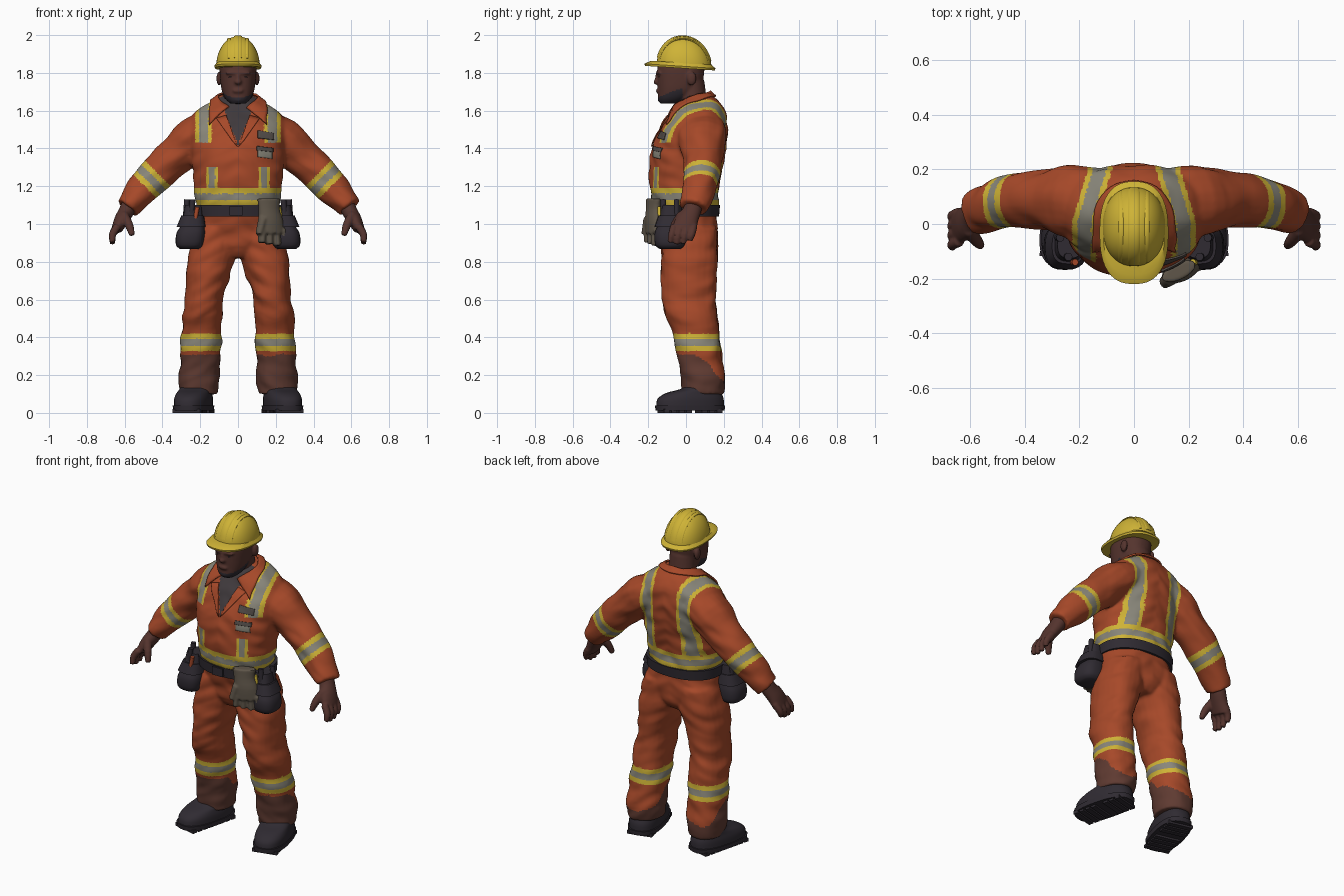
import bpy, bmesh, math
from mathutils import Vector, Matrix, noise
from mathutils.bvhtree import BVHTree

if "Cube" in bpy.data.objects:
    bpy.data.objects.remove(bpy.data.objects["Cube"])


def mat(name, r, g, b):
    m = bpy.data.materials.new(name)
    m.diffuse_color = (r, g, b, 1)
    m.use_nodes = True
    m.node_tree.nodes["Principled BSDF"].inputs["Base Color"].default_value = m.diffuse_color
    return m


ORANGE, YELLOW = mat("orange_cloth", .385, .066, .022), mat("yellow", .62, .45, .037)
SILVER, MUD = mat("reflective_grey", .25, .24, .195), mat("muddy_brown", .115, .043, .031)
SHIRT, TAG = mat("dark_shirt", .05, .041, .045), mat("dull_grey", .085, .072, .064)
SKIN, BLACK = mat("skin", .09, .034, .027), mat("black_leather", .029, .024, .032)
GLOVE = mat("glove_tan", .115, .093, .068)


def loft(bm, rows, n=24, sub=3, ref=(0, 1, 0), power=2, sx=1, flat=False):
    """Closed smooth tube through rows of (x, y, z, radius_a, radius_b)."""
    pts, ref, rings, last = [], Vector(ref), [], len(rows) - 1
    for i in range(last):
        quad = [rows[max(0, min(last, i + k))] for k in (-1, 0, 1, 2)]
        for t in (j / sub for j in range(sub)):
            pts.append([.5 * (2 * b + (c - a) * t + (2 * a - 5 * b + 4 * c - d) * t * t
                              + (3 * b - a - 3 * c + d) * t ** 3) for a, b, c, d in zip(*quad)])
    pts.append(rows[-1])
    for i, p in enumerate(pts):
        t = Vector((0, 0, 1)) if flat else (
            Vector(pts[min(i + 1, len(pts) - 1)][:3]) - Vector(pts[max(i - 1, 0)][:3])).normalized()
        b = (ref - t * ref.dot(t)).normalized()
        a = b.cross(t)
        ring = []
        for k in range(n):
            c, s = (math.copysign(abs(w) ** (2 / power), w)
                    for w in (math.cos(math.tau * k / n), math.sin(math.tau * k / n)))
            co = Vector(p[:3]) + a * c * p[3] + b * s * p[4]
            ring.append(bm.verts.new((co.x * sx, co.y, co.z)))
        rings.append(ring)
    for r, q in zip(rings, rings[1:]):
        for k in range(n):
            bm.faces.new((r[k], r[(k + 1) % n], q[(k + 1) % n], q[k]))
    bm.faces.new(rings[0][::-1])
    bm.faces.new(rings[-1])


def place(c, s):
    return Matrix.Translation(c) @ Matrix.Diagonal((*s, 1))


def ball(bm, c, r):
    bmesh.ops.create_uvsphere(bm, u_segments=20, v_segments=12, radius=1, matrix=place(c, r))


def sheet(bm, grid):
    for r, q in zip(grid, grid[1:]):
        for j in range(len(r) - 1):
            bm.faces.new((r[j], q[j], q[j + 1], r[j + 1]))


def finish(bm, name, mats, voxel=0, smooth=4, rule=None, wrinkle=0, thick=0):
    """Make the object; a voxel size fuses its shells, a rule picks each face's colour."""
    bmesh.ops.recalc_face_normals(bm, faces=bm.faces[:])
    ob = bpy.data.objects.new(name, bpy.data.meshes.new(name))
    bm.to_mesh(ob.data)
    bm.free()
    bpy.context.collection.objects.link(ob)
    if voxel:
        m = ob.modifiers.new("fuse", 'REMESH')
        m.mode, m.voxel_size = 'VOXEL', voxel
        m = ob.modifiers.new("soften", 'SMOOTH')
        m.factor, m.iterations = .5, smooth
        me = bpy.data.meshes.new_from_object(ob.evaluated_get(bpy.context.evaluated_depsgraph_get()))
        ob.modifiers.clear()
        ob.data = me
    me = ob.data
    if wrinkle:                       # cloth folds pushed along the normals
        work = bmesh.new()
        work.from_mesh(me)
        work.normal_update()
        for v in work.verts:
            c = v.co
            v.co = c + v.normal * wrinkle * noise.noise(Vector((c.x * 9, c.y * 9, c.z * 17 + abs(c.x) * 8)))
        work.to_mesh(me)
        work.free()
    me.materials.clear()
    for m in mats:
        me.materials.append(m)
    me.polygons.foreach_set("use_smooth", [True] * len(me.polygons))
    if rule:
        me.polygons.foreach_set("material_index", [rule(p.center.copy()) for p in me.polygons])
    else:
        me.set_sharp_from_angle(angle=math.radians(45))
    if thick:
        m = ob.modifiers.new("thickness", 'SOLIDIFY')
        m.thickness, m.offset = thick, 0
    return ob


def band(d, outer, inner):
    return 2 if abs(d) < inner else 1 if abs(d) < outer else 0


def suit_colour(c):
    x, y, z = abs(c.x), c.y, c.z
    if z > 1 and x > .33:                                   # sleeve band
        return band((x - .46 - z + 1.235) * .707, .048, .021)
    if z < .45:                                             # leg band and muddy hems
        dirty = z < min(.33, .3 - .8 * max(0, y - .04) + .06 * noise.noise(c * 9))
        return band(z - .375, .047, .019) or 3 * dirty
    if 1.09 < z < 1.19:                                     # waist band
        return band(z - 1.143, .045, .017)
    if z >= 1.19:
        if y < .02 and z > 1.42 and x < .4 * (z - 1.42):    # open neck
            return 4
        if y > .05 or z > 1.43:                             # braces over the shoulders
            return band(x - min(.182, .125 + max(0, .2 - y) * .3), .044, .025)
        if z < 1.3:                                         # short front stripes
            return band(x - .138, .03, .017)
    return 0


# coveralls: torso, sleeves and trouser legs fused together
bm = bmesh.new()
loft(bm, [(0, .02, .82, .08, .10), (0, .02, .88, .20, .14), (0, .02, .95, .226, .15),
          (0, 0, 1.07, .215, .163), (0, -.005, 1.13, .225, .177), (0, -.008, 1.2, .232, .183),
          (0, 0, 1.3, .242, .192), (0, .015, 1.4, .255, .197), (0, .04, 1.5, .265, .178),
          (0, .06, 1.57, .245, .154), (0, .068, 1.615, .195, .13), (0, .07, 1.65, .13, .105),
          (0, .065, 1.68, .09, .075)], n=48, flat=True, power=2.2)
for sx in (1, -1):
    loft(bm, [(.14, .075, 1.51, .10, .132), (.23, .085, 1.455, .112, .131), (.30, .09, 1.385, .105, .114),
              (.38, .09, 1.315, .10, .102), (.46, .08, 1.235, .095, .095), (.53, .06, 1.155, .082, .087),
              (.588, .04, 1.085, .064, .076)], sx=sx)
    loft(bm, [(.11, .02, .98, .115, .145), (.135, .02, .85, .128, .15), (.155, .015, .75, .118, .146),
              (.18, .015, .6, .099, .142), (.19, .03, .51, .106, .137), (.193, .05, .44, .103, .125),
              (.195, .058, .37, .11, .122), (.20, .075, .28, .104, .118), (.205, .09, .18, .109, .117),
              (.207, .09, .10, .10, .11)], sx=sx, flat=True, power=2.2)
suit = finish(bm, "coveralls", [ORANGE, YELLOW, SILVER, MUD, SHIRT], .0092, 5, suit_colour, .01)
bm = bmesh.new()
bm.from_mesh(suit.data)
tree = BVHTree.FromBMesh(bm)
bm.free()


def patch(name, quad, m, lift=.003):
    """Thin plate laid on the chest; quad holds (x, z) corners in order."""
    bm, grid = bmesh.new(), []
    a, b, c, d = (Vector(q) for q in quad)
    for i in range(9):
        grid.append([])
        for j in range(9):
            q = a.lerp(b, i / 8).lerp(d.lerp(c, i / 8), j / 8)
            hit = tree.ray_cast(Vector((q.x, -1, q.y)), Vector((0, 1, 0)))[0]
            grid[-1].append(bm.verts.new((q.x, (hit.y if hit else -.1) - lift, q.y)))
    sheet(bm, grid)
    finish(bm, name, [m], thick=.006)


patch("name_patch", [(.105, 1.455), (.19, 1.445), (.19, 1.48), (.105, 1.495)], TAG)
patch("chest_badge", [(.105, 1.355), (.18, 1.345), (.18, 1.395), (.105, 1.41)], SILVER)
patch("badge_flap", [(.10, 1.39), (.185, 1.38), (.185, 1.402), (.10, 1.412)], TAG, .005)
for s, side in ((1, "left"), (-1, "right")):
    patch(side + "_lapel", [(s * .003, 1.41), (s * .03, 1.44), (s * .115, 1.56), (s * .062, 1.575)], ORANGE, .005)

# turned-down collar, open at the front, pushed clear of the nearest cloth
bm, grid = bmesh.new(), []
for i in range(41):
    f = math.radians(-150 + 7.5 * i)
    t = abs(f) / math.radians(150)
    grid.append([])
    for v in (j / 5 for j in range(6)):
        co = Vector((math.sin(f) * (.092 + .032 * v) + math.copysign(.09 * t ** 4 * v, f),
                     .035 + math.cos(f) * (.092 + .03 * v) - .03 * t * v,
                     1.705 - .1 * t ** 1.5 - v * (.03 + .05 * t ** 2)))
        near, normal = tree.find_nearest(co)[:2]
        if (co - near).dot(normal) < .008:
            co = near + normal * .008
        grid[-1].append(bm.verts.new(co))
sheet(bm, grid)
finish(bm, "collar", [ORANGE], thick=.01)

# head with neck, nose, brow, lips and ears; beard along the jaw
bm = bmesh.new()
loft(bm, [(0, -.09, 1.637, .04, .045), (0, -.07, 1.662, .066, .077), (0, -.045, 1.70, .084, .103),
          (0, -.032, 1.75, .093, .119), (0, -.027, 1.82, .098, .125), (0, -.02, 1.88, .092, .118),
          (0, -.02, 1.93, .06, .08)], flat=True, power=2.3, n=32)
loft(bm, [(0, .045, 1.57, .085, .08), (0, .035, 1.66, .08, .075), (0, .025, 1.76, .078, .072)], flat=True)
for c, r in (((0, -.155, 1.752), (.02, .018, .014)), ((0, -.15, 1.772), (.012, .014, .03)),
             ((0, -.142, 1.8), (.07, .018, .012)), ((0, -.148, 1.705), (.03, .012, .012)),
             ((0, -.125, 1.66), (.035, .025, .02)), ((.1, .03, 1.77), (.014, .025, .037)),
             ((-.1, .03, 1.77), (.014, .025, .037))):
    ball(bm, c, r)
finish(bm, "head", [SKIN, BLACK], .007, 3,
       lambda c: int(c.y < -.02 and 1.6 < c.z < 1.677 + .4 * (c.y + .13)))
bm = bmesh.new()
for s in (1, -1):
    ball(bm, (s * .036, -.137, 1.778), (.014, .01, .005))
finish(bm, "eyes", [BLACK])

# hard hat: shell, brim and low lengthwise ribs, tipped slightly back
bm = bmesh.new()
arc = [math.pi * k / 28 for k in range(29)]
loft(bm, [(0, -.01, 1.835 + .158 * math.sin(a), .114 * math.cos(a) + .001, .144 * math.cos(a) + .001)
          for a in arc[:15]], n=40, sub=1, flat=True, power=2.2)
loft(bm, [(0, -.032, 1.823, .122, .185), (0, -.032, 1.834, .126, .188), (0, -.026, 1.852, .113, .16)],
     n=40, sub=1, flat=True, power=2.5)
for x0, r in ((0, .022), (.045, .012), (-.045, .012)):
    f = math.sqrt(1 - (x0 / .114) ** 2)
    loft(bm, [(x0, -.01 + .142 * f * math.cos(a), 1.835 + .157 * f * math.sin(a), .006, r)
              for a in arc[2:-2]], n=12, sub=1, ref=(1, 0, 0))
hat = finish(bm, "hard_hat", [YELLOW])
hat.data.transform(Matrix(((1, 0, 0, 0), (0, 1, 0, 0), (0, -.065, 1, 0), (0, 0, 0, 1))))

for s, side in ((1, "left"), (-1, "right")):
    # hand with four fingers and a thumb
    bm = bmesh.new()
    loft(bm, [(.565, .047, 1.12, .044, .047), (.592, .03, 1.065, .041, .049), (.618, .005, 1.02, .038, .06),
              (.642, -.01, .97, .029, .064)], sx=s)
    for i in range(4):
        y, e = -.063 + .035 * i, (.01, 0, .003, .02)[i]
        loft(bm, [(.637, y, .99, .021, .02), (.664, y - .012, .945, .02, .019),
                  (.664, y - .022, .893 + e, .014, .014)], n=12, sx=s)
    loft(bm, [(.605, -.02, 1.05, .024, .026), (.577, -.06, .995, .023, .022), (.56, -.08, .94, .015, .015)],
         n=12, sx=s)
    finish(bm, side + "_hand", [SKIN], .0065, 2)
    # work boot with lugged sole, toe turned out
    bm = bmesh.new()
    loft(bm, [(0, .01, .012, .094, .184), (0, .01, .04, .097, .188)], sub=1, flat=True, power=2.6, n=32)
    loft(bm, [(0, .01, .035, .092, .182), (0, .013, .075, .092, .177), (0, .03, .105, .086, .148),
              (0, .065, .125, .084, .108), (0, .09, .15, .082, .088)], flat=True, power=2.4, n=32)
    for i in (0, 1, 2, 3, 5, 6, 7):
        bmesh.ops.create_cube(bm, size=1, matrix=place((0, -.135 + .041 * i, .01), (.15, .03, .02)))
    bmesh.ops.transform(bm, verts=bm.verts[:], matrix=Matrix.Translation((s * .238, .012, 0))
                        @ Matrix.Rotation(s * math.radians(14), 4, 'Z'))
    finish(bm, side + "_boot", [BLACK])
    # belt pouch with flap and tool handles
    bm = bmesh.new()
    loft(bm, [(.235, -.075, 1.1, .045, .05), (.24, -.08, 1.0, .06, .068), (.25, -.085, .95, .076, .082),
              (.257, -.085, .89, .072, .078), (.257, -.085, .868, .05, .055)], flat=True, power=2.7, sx=s)
    loft(bm, [(.24, -.08, 1.045, .06, .066), (.248, -.083, .985, .077, .083)], sub=1, flat=True, power=2.7, sx=s)
    for x, y in ((.28, -.05), (.25, -.12)):
        loft(bm, [(x, y, 1.0, .015, .015), (x - .01, y, 1.13, .015, .015)], n=10, sub=1, sx=s)
    finish(bm, side + "_pouch", [BLACK])
    bm = bmesh.new()
    loft(bm, [(.225, -.14, 1.03, .011, .011), (.215, -.14, 1.09, .012, .012)], n=10, sub=1, sx=s)
    finish(bm, side + "_tool_handle", [YELLOW if s > 0 else ORANGE])

# belt and buckle
bm = bmesh.new()
loft(bm, [(0, 0, 1.04, .23, .175), (0, 0, 1.1, .234, .18)], n=48, sub=1, flat=True, power=2.2)
bmesh.ops.create_cube(bm, size=1, matrix=place((-.01, -.18, 1.07), (.07, .016, .05)))
finish(bm, "belt", [BLACK])

# pair of work gloves hanging from the belt, following its curve
bm = bmesh.new()
loft(bm, [(-.01, 0, 1.135, .068, .03), (-.01, 0, 1.08, .06, .034), (0, 0, 1.02, .07, .042),
          (.005, 0, .95, .078, .04)], flat=True)
for i in range(4):
    x = -.052 + .039 * i
    loft(bm, [(x, 0, .97, .021, .034), (x + .006 * i - .005, -.008, .885 + .008 * abs(i - 2), .018, .026)],
         n=12, sub=2)
loft(bm, [(-.05, -.01, 1.03, .024, .028), (-.078, -.015, .945, .018, .022)], n=12, sub=2)
bmesh.ops.transform(bm, verts=bm.verts[:], matrix=Matrix.Translation((.173, -.168, 0))
                    @ Matrix.Rotation(math.radians(26), 4, 'Z'))
finish(bm, "hanging_gloves", [GLOVE], .0065, 2)
